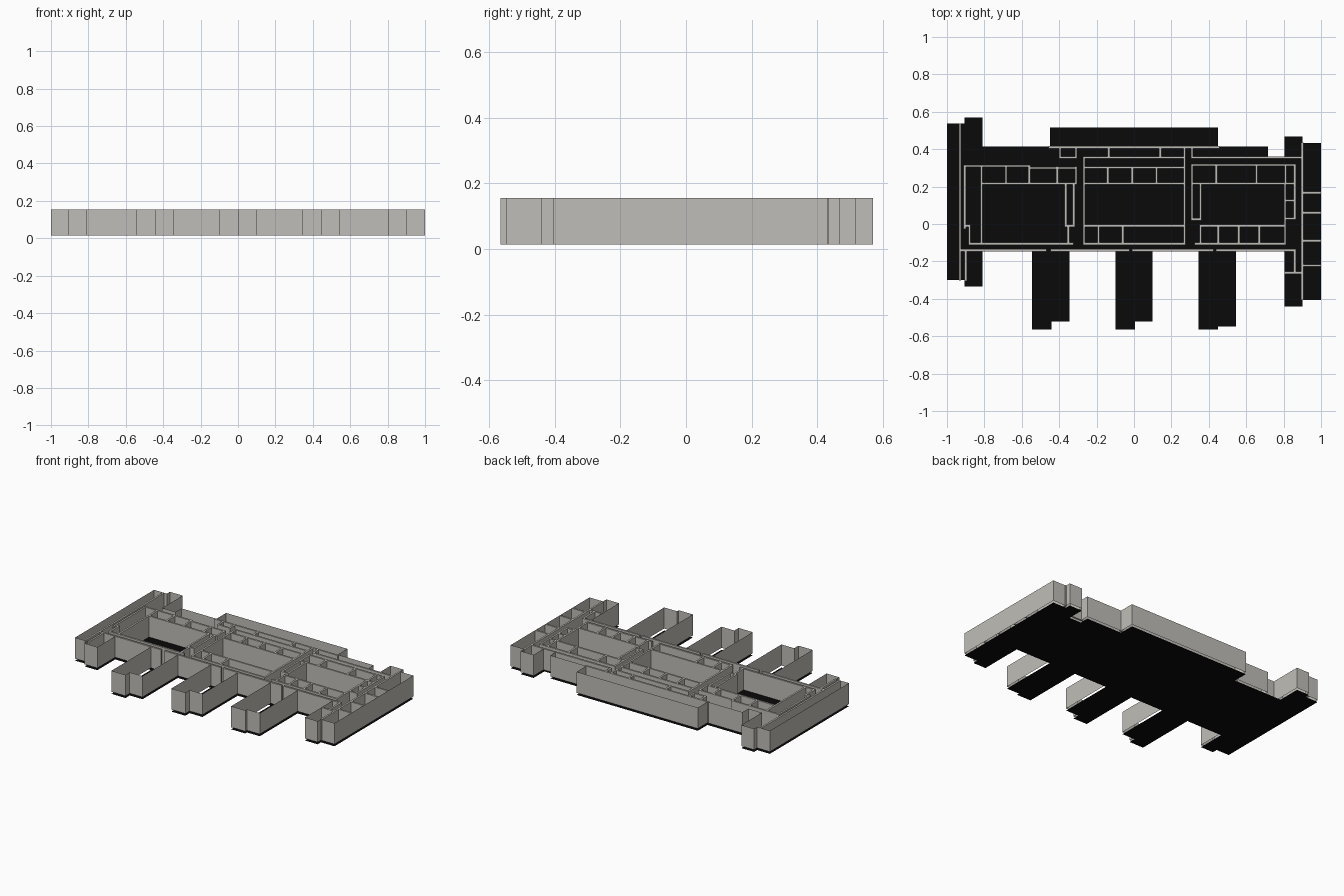
import bpy, bmesh

if "Cube" in bpy.data.objects:
    bpy.data.objects.remove(bpy.data.objects["Cube"])

Z0, Z1, T = 0.0137, 0.155, 0.012     # wall base, wall top, wall thickness


def material(name, rgb):
    m = bpy.data.materials.new(name)
    m.diffuse_color = (*rgb, 1)
    m.use_nodes = True
    m.node_tree.nodes["Principled BSDF"].inputs["Base Color"].default_value = m.diffuse_color
    return m


STONE = material("warm grey wall", (0.53, 0.515, 0.48))
BLACK = material("black floor", (0.003, 0.003, 0.003))


def finish(bm, name, mat):
    me = bpy.data.meshes.new(name)
    bm.to_mesh(me)
    bm.free()
    me.materials.append(mat)
    ob = bpy.data.objects.new(name, me)
    bpy.context.collection.objects.link(ob)
    return ob


def polygon(bm, pts, z):
    return bm.faces.new([bm.verts.new((x, y, z)) for x, y in pts])


# wall runs are (x0, x1, y) across and (x, y0, y1) upright
def across(x0, x1, y):
    return (x0 - T / 2, x1 + T / 2, y - T / 2, y + T / 2)


def upright(x, y0, y1):
    return (x - T / 2, x + T / 2, y0 - T / 2, y1 + T / 2)


def cell_row(x0, x1, y0, y1, dividers):
    """Two long walls with cross walls between them."""
    return [across(x0, x1, y0), across(x0, x1, y1)] + \
           [upright(x, y0, y1) for x in dividers]


def walls(name, boxes):
    bm = bmesh.new()
    for x0, x1, y0, y1 in boxes:
        f = polygon(bm, [(x0, y0), (x1, y0), (x1, y1), (x0, y1)], Z0)
        ext = bmesh.ops.extrude_face_region(bm, geom=[f], use_keep_orig=True)
        for v in ext["geom"]:
            if isinstance(v, bmesh.types.BMVert):
                v.co.z = Z1
    bmesh.ops.recalc_face_normals(bm, faces=bm.faces)
    return finish(bm, name, STONE)


# building outline, with three stepped wings along the front
outline = [(-1, -.30), (-.905, -.30), (-.905, -.335), (-.81, -.335), (-.81, -.146)]
for x, step in ((-.545, -.52), (-.10, -.52), (.345, -.547)):
    outline += [(x, -.146), (x, -.565), (x + .105, -.565), (x + .105, step),
                (x + .2, step), (x + .2, -.146)]
outline += [(.805, -.146), (.805, -.44), (.90, -.44), (.90, -.405), (1, -.405),
            (1, .432), (.90, .432), (.90, .468), (.805, .468), (.805, .353),
            (.717, .353), (.717, .415), (.45, .415), (.45, .517), (-.45, .517),
            (-.45, .415), (-.71, .415), (-.71, .353), (-.81, .353), (-.81, .57),
            (-.905, .57), (-.905, .538), (-1, .538)]

# floor sheet, plus the paved recess at the back left
bm = bmesh.new()
polygon(bm, outline, 0)
polygon(bm, [(-.81, .353), (-.71, .353), (-.71, .415), (-.81, .415)], 0)
finish(bm, "floor", BLACK)

# outer wall: a ring inset from the outline and raised
bm = bmesh.new()
core = polygon(bm, outline, Z0)
bmesh.ops.inset_region(bm, faces=[core], thickness=T, use_boundary=True,
                       use_even_offset=True)
bmesh.ops.delete(bm, geom=[core], context='FACES')
ext = bmesh.ops.extrude_face_region(bm, geom=bm.faces[:], use_keep_orig=True)
for v in ext["geom"]:
    if isinstance(v, bmesh.types.BMVert):
        v.co.z = Z1
bmesh.ops.recalc_face_normals(bm, faces=bm.faces)
finish(bm, "outer_wall", STONE)

# long corridor walls, with door gaps in the front one
walls("corridor_walls", [
    across(-.925, -.475, -.14), across(-.44, -.03, -.14),
    across(-.005, .42, -.14), across(.445, .86, -.14),
    across(-.45, .45, .41)])

# left wing and left court
walls("left_wing_walls", [
    upright(-.93, -.295, .53), upright(-.905, -.02, .31), upright(-.90, -.30, -.14),
    across(-.905, -.88, -.01), upright(-.88, -.105, -.01)])
walls("left_court_walls",
      [across(-.905, -.56, .31), across(-.56, -.31, .30), across(-.81, -.31, .217)]
      + [upright(x, .217, .302) for x in (-.685, -.56, -.41, -.31)]
      + [upright(-.815, -.105, .31), upright(-.365, -.01, .217),
         upright(-.322, -.01, .217), across(-.365, -.322, -.01),
         upright(-.352, -.105, -.01), across(-.88, -.33, -.105)])

# central court, with cell rows at back and front
walls("central_court_walls",
      cell_row(-.267, .27, .217, .302, (-.14, -.01, .12))
      + cell_row(-.267, .27, -.105, -.01, (-.19, -.06))
      + [across(-.267, .27, .355), upright(-.267, -.105, .355),
         upright(.27, -.105, .355)])

# small rooms behind the courts
walls("back_room_walls",
      [upright(x, .355, .41) for x in (-.395, -.31, -.135, .14, .27, .31)]
      + [across(-.395, -.31, .355), across(.31, .90, .355)])

# right court
walls("right_court_walls",
      cell_row(.31, .86, .217, .315, (.44, .655, .81))
      + cell_row(.355, .805, -.105, -.01, (.355, .45, .56, .67))
      + [upright(.31, .025, .315), upright(.355, .025, .217),
         across(.31, .355, .025), across(.33, .355, -.105),
         upright(.807, -.105, .217), upright(.86, .03, .315)]
      + [across(.807, .86, y) for y in (.03, .125)])

# right wing with its row of rooms
walls("right_wing_walls",
      [upright(.90, -.40, .355), upright(.86, -.26, -.14), across(.81, .90, -.26),
       upright(.90, .355, .43)] + [across(.90, .994, y) for y in (-.222, -.09, .06, .167)])
